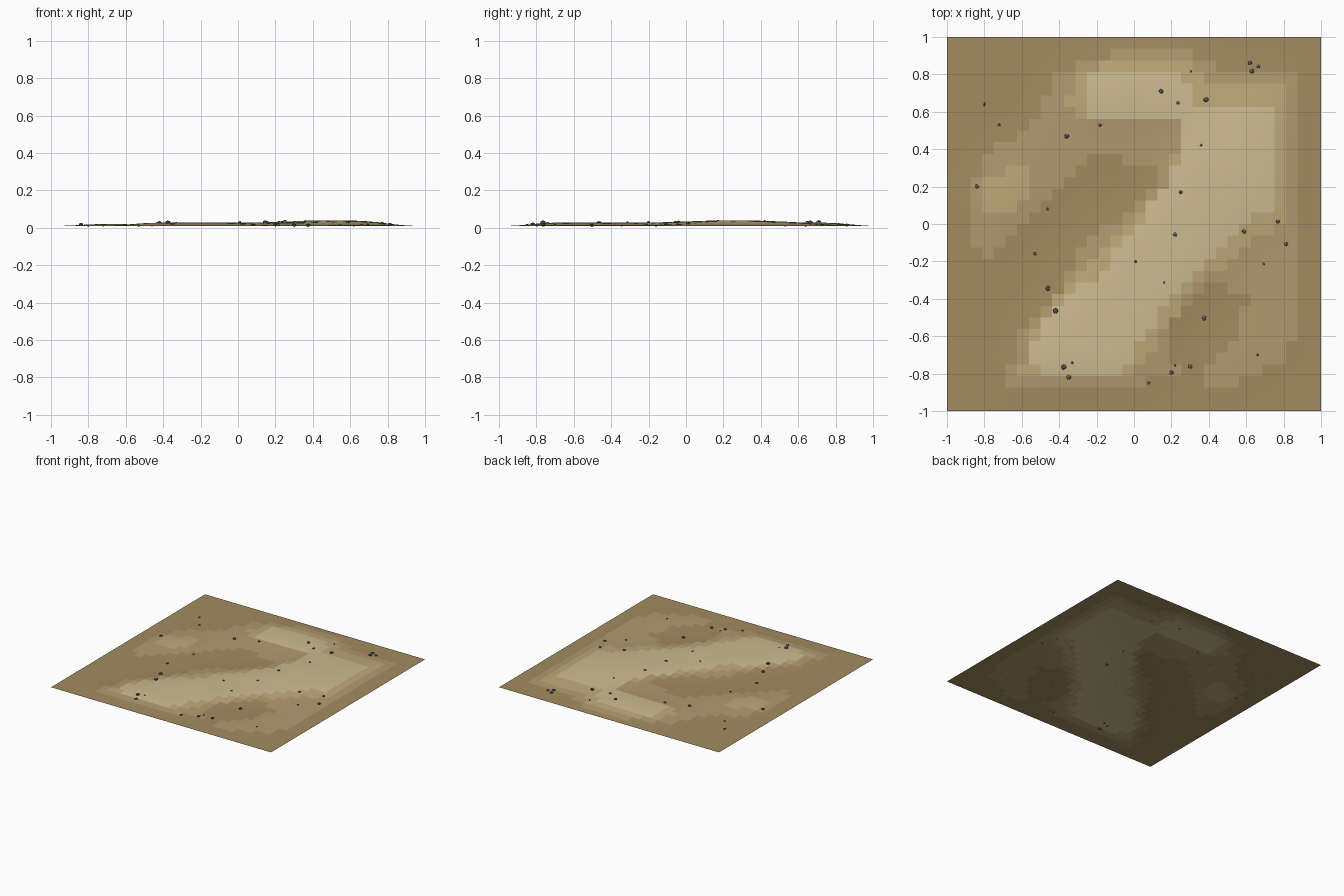
import bpy, bmesh, math, random
from mathutils import Matrix, Vector

if "Cube" in bpy.data.objects:
    bpy.data.objects.remove(bpy.data.objects["Cube"])

random.seed(4)
N = 32           # cells per side
BASE = 0.009     # level of the flat rim


def material(name, rgb):
    m = bpy.data.materials.new(name)
    m.diffuse_color = [((c / 255 + 0.055) / 1.055) ** 2.4 for c in rgb] + [1]
    m.use_nodes = True
    m.node_tree.nodes["Principled BSDF"].inputs["Base Color"].default_value = m.diffuse_color
    return m


def inside(x, y, poly):
    hit = False
    for (ax, ay), (bx, by) in zip(poly, poly[1:] + poly[:1]):
        if (ay > y) != (by > y) and x < ax + (y - ay) * (bx - ax) / (by - ay):
            hit = not hit
    return hit


# Contours of the sand, painted in order: (level, outline)
outer = [(-.87, -.12), (-.87, .18), (-.81, .36), (-.69, .43), (-.5, .6), (-.44, .8),
         (-.19, .87), (-.06, .94), (.25, .94), (.36, .87), (.56, .82), (.87, .82), (.87, -.6),
         (.76, -.75), (.63, -.8), (.5, -.87), (.38, -.87), (.31, -.8), (.1, -.8),
         (.06, -.87), (-.69, -.87), (-.62, -.62), (-.5, -.5), (-.37, -.31), (-.25, -.1),
         (.06, .15), (.12, .25), (.12, .32), (-.06, .32), (-.06, .37), (-.19, .37),
         (-.37, .25), (-.56, 0), (-.69, -.12), (-.75, -.19), (-.81, -.19)]
hollow = [(.37, -.31), (.5, -.31), (.56, -.38), (.62, -.38), (.62, -.44), (.56, -.44),
          (.56, -.55), (.5, -.69), (.38, -.75), (.3, -.82), (.19, -.75), (.19, -.5), (.31, -.44)]
dune_skirt = [(-.62, -.8), (-.56, -.62), (-.44, -.44), (-.25, -.25), (-.12, -.08), (.06, .12),
              (.19, .25), (.25, .56), (-.25, .56), (-.37, .62), (-.31, .81), (-.12, .87),
              (.31, .87), (.38, .75), (.81, .75), (.81, .05), (.7, -.05), (.5, -.19),
              (.31, -.37), (.19, -.5), (.12, -.69), (0, -.8)]
dune = [(-.56, -.74), (-.5, -.56), (-.31, -.37), (-.12, -.19), (.06, .06), (.19, .19),
        (.25, .5), (.31, .62), (.62, .62), (.69, .68), (.75, .6), (.75, .12), (.62, 0), (.5, -.12),
        (.37, -.25), (.19, -.37), (.12, -.56), (0, -.69), (-.06, -.8), (-.5, -.8)]
crest = [(-.25, .57), (.31, .57), (.31, .74), (.25, .81), (-.25, .81)]
side_rise = [(-.81, .06), (-.81, .25), (-.69, .25), (-.69, .31), (-.56, .31), (-.56, .12), (-.69, .06)]
contours = [(1, outer), (0, hollow), (2, dune_skirt), (2, side_rise), (3, dune), (3, crest)]


def level(i, j):
    x, y = (i + .5) * 2 / N - 1, (j + .5) * 2 / N - 1
    found = 0
    for value, poly in contours:
        if inside(x, y, poly):
            found = value
    return found


cells = [[level(i, j) for j in range(N)] for i in range(N)]

# Height: blurred contour levels plus one broad summit
step = [0, .006, .013, .019]
h = [[0.0] * (N + 1) for _ in range(N + 1)]
for i in range(1, N):
    for j in range(1, N):
        h[i][j] = sum(step[cells[a][b]] for a in (i - 1, i) for b in (j - 1, j)) / 4
for _ in range(3):
    old = [row[:] for row in h]
    for i in range(1, N):
        for j in range(1, N):
            h[i][j] = (old[i][j] * 2 + old[i-1][j] + old[i+1][j] + old[i][j-1] + old[i][j+1]) / 6
for i in range(2, N - 1):
    for j in range(2, N - 1):
        x, y = i * 2 / N - 1, j * 2 / N - 1
        h[i][j] += .012 * math.exp(-((x - .5) ** 2 + (y - .25) ** 2) / .09) * min(1, h[i][j] / .015)


def finish(bm, name, mats, smooth):
    me = bpy.data.meshes.new(name)
    for f in bm.faces:
        f.smooth = smooth
    bm.to_mesh(me)
    bm.free()
    for m in mats:
        me.materials.append(m)
    bpy.context.collection.objects.link(bpy.data.objects.new(name, me))


# Sand sheet
bm = bmesh.new()
v = [[bm.verts.new((i * 2 / N - 1, j * 2 / N - 1, BASE + h[i][j])) for j in range(N + 1)]
     for i in range(N + 1)]
for i in range(N):
    for j in range(N):
        f = bm.faces.new((v[i][j], v[i+1][j], v[i+1][j+1], v[i][j+1]))
        f.material_index = cells[i][j]
finish(bm, "sand_ground", [
    material("sand_low", (163, 139, 96)), material("sand_mid", (177, 154, 112)),
    material("sand_high", (191, 169, 122)), material("sand_crest", (205, 188, 145))], True)

# Scattered pebbles: x, y, radius in thousandths
pebbles = [(-.8, .64, 9), (-.72, .53, 8), (-.84, .2, 12), (-.36, .47, 13), (-.18, .53, 10),
           (-.46, .08, 8), (-.53, -.16, 10), (-.46, -.345, 14), (-.42, -.465, 15),
           (-.375, -.765, 15), (-.35, -.82, 14), (-.33, -.74, 9), (.08, -.85, 9),
           (.2, -.795, 12), (.22, -.757, 6), (.3, -.762, 13), (.66, -.7, 7), (.375, -.503, 13),
           (.16, -.313, 7), (.01, -.2, 8), (.22, -.057, 12), (.25, .17, 10), (.36, .42, 7),
           (.145, .71, 13), (.235, .647, 10), (.305, .815, 7), (.385, .665, 14), (.62, .86, 12),
           (.63, .817, 13), (.665, .842, 10), (.77, .013, 11), (.813, -.107, 12),
           (.693, -.212, 8), (.588, -.04, 11)]
deep = {10, 11, 20}
bm = bmesh.new()
for k, (x, y, r) in enumerate(pebbles):
    r /= 1000
    fi, fj = (x + 1) * N / 2, (y + 1) * N / 2
    i, j = int(fi), int(fj)
    s, t = fi - i, fj - j
    z = BASE + (h[i][j] * (1 - s) + h[i+1][j] * s) * (1 - t) + (h[i][j+1] * (1 - s) + h[i+1][j+1] * s) * t
    z += -.001 if k in deep else r * .3
    mat = (Matrix.Translation(Vector((x, y, z))) @ Matrix.Rotation(random.uniform(0, 6), 4, 'Z')
           @ Matrix.Diagonal((r * 1.1, r, r * .7, 1)))
    bmesh.ops.create_icosphere(bm, subdivisions=1, radius=1, matrix=mat)
finish(bm, "pebbles", [material("stone", (98, 94, 88))], False)
